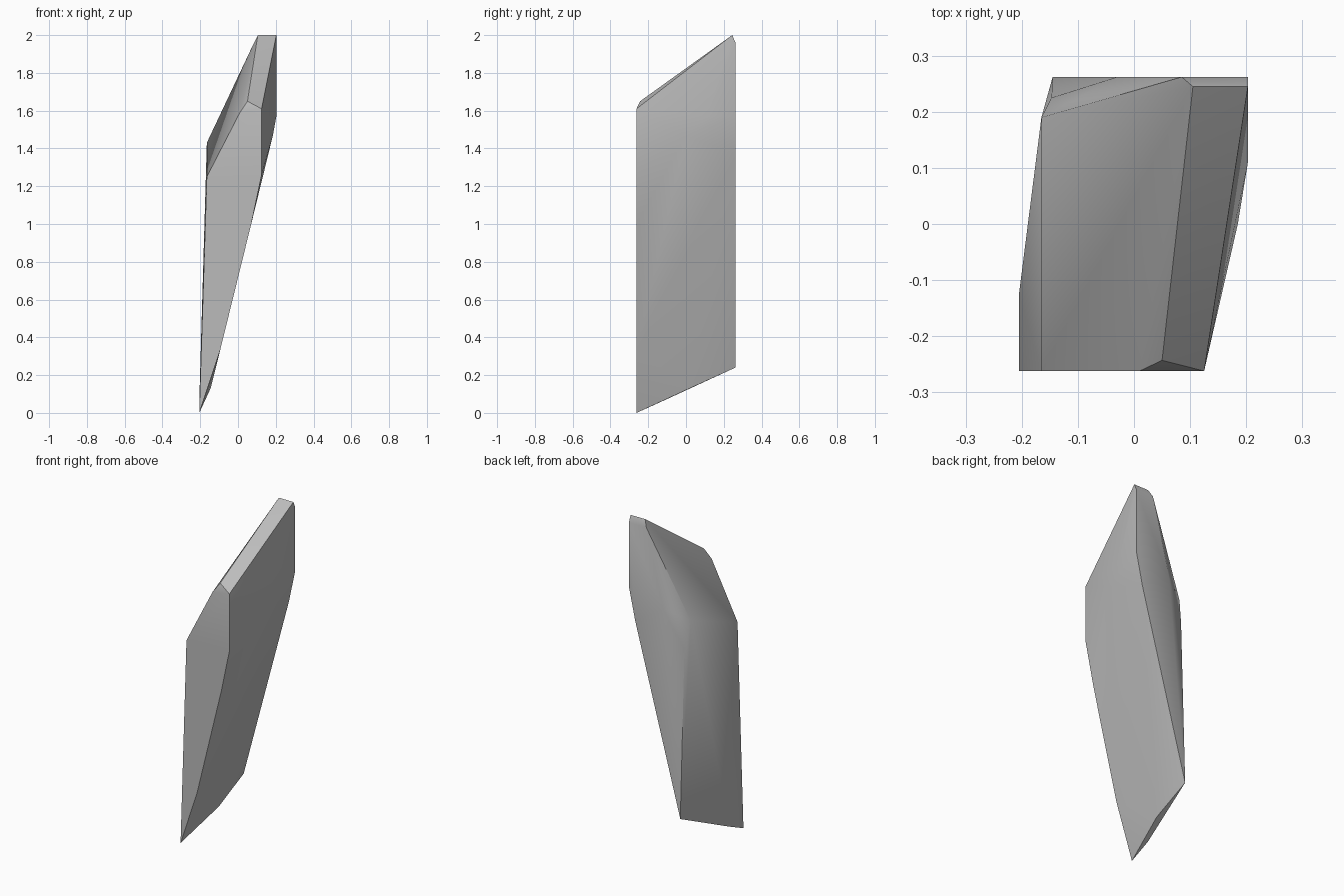
import bpy
import bmesh
import math

cube = bpy.data.objects.get("Cube")
if cube:
    bpy.data.objects.remove(cube, do_unlink=True)

# Plain grey stone
stone = bpy.data.materials.new("grey_stone")
stone.use_nodes = True
grey = (0.5, 0.5, 0.5, 1)
stone.diffuse_color = grey
stone.node_tree.nodes["Principled BSDF"].inputs["Base Color"].default_value = grey

FRONT, BACK = -0.262, 0.262

# Flat front and back outlines (x, z)
front = [(-0.205, 0), (-0.165, 1.25), (0.01, 1.59), (0.125, 1.61),
         (0.125, 1.26), (0.07, 1.0), (-0.095, 0.33)]
back = [(-0.145, 0.24), (-0.03, 1.49), (0.085, 1.96), (0.203, 1.96),
        (0.203, 1.57), (0.16, 1.37)]

# Corners between the two outlines: roof, left side, right side, underside
corners = [(0.05, -0.243, 1.65), (0.105, 0.245, 2.0), (0.203, 0.245, 2.0),
           (-0.165, 0.19, 1.43), (-0.147, 0.225, 1.26), (-0.205, -0.125, 0.062),
           (0.203, 0.11, 1.57), (0.185, 0, 1.47),
           (-0.145, 0.02, 0.13), (-0.13, 0.24, 0.28)]

points = [(x, FRONT, z) for x, z in front]
points += [(x, BACK, z) for x, z in back]
points += corners

# Shard of stone: the chipped hull of those corners
bm = bmesh.new()
for p in points:
    bm.verts.new(p)
bmesh.ops.convex_hull(bm, input=bm.verts[:])
loose = [v for v in bm.verts if not v.link_faces]
bmesh.ops.delete(bm, geom=loose, context="VERTS")
bmesh.ops.dissolve_limit(bm, angle_limit=math.radians(1),
                         verts=bm.verts[:], edges=bm.edges[:])
bmesh.ops.recalc_face_normals(bm, faces=bm.faces[:])
mesh = bpy.data.meshes.new("stone_shard")
bm.to_mesh(mesh)
bm.free()
mesh.materials.append(stone)

shard = bpy.data.objects.new("stone_shard", mesh)
bpy.context.collection.objects.link(shard)
bpy.ops.object.select_all(action="DESELECT")
shard.select_set(True)
bpy.context.view_layer.objects.active = shard
bpy.ops.object.shade_smooth_by_angle(angle=math.radians(30))
